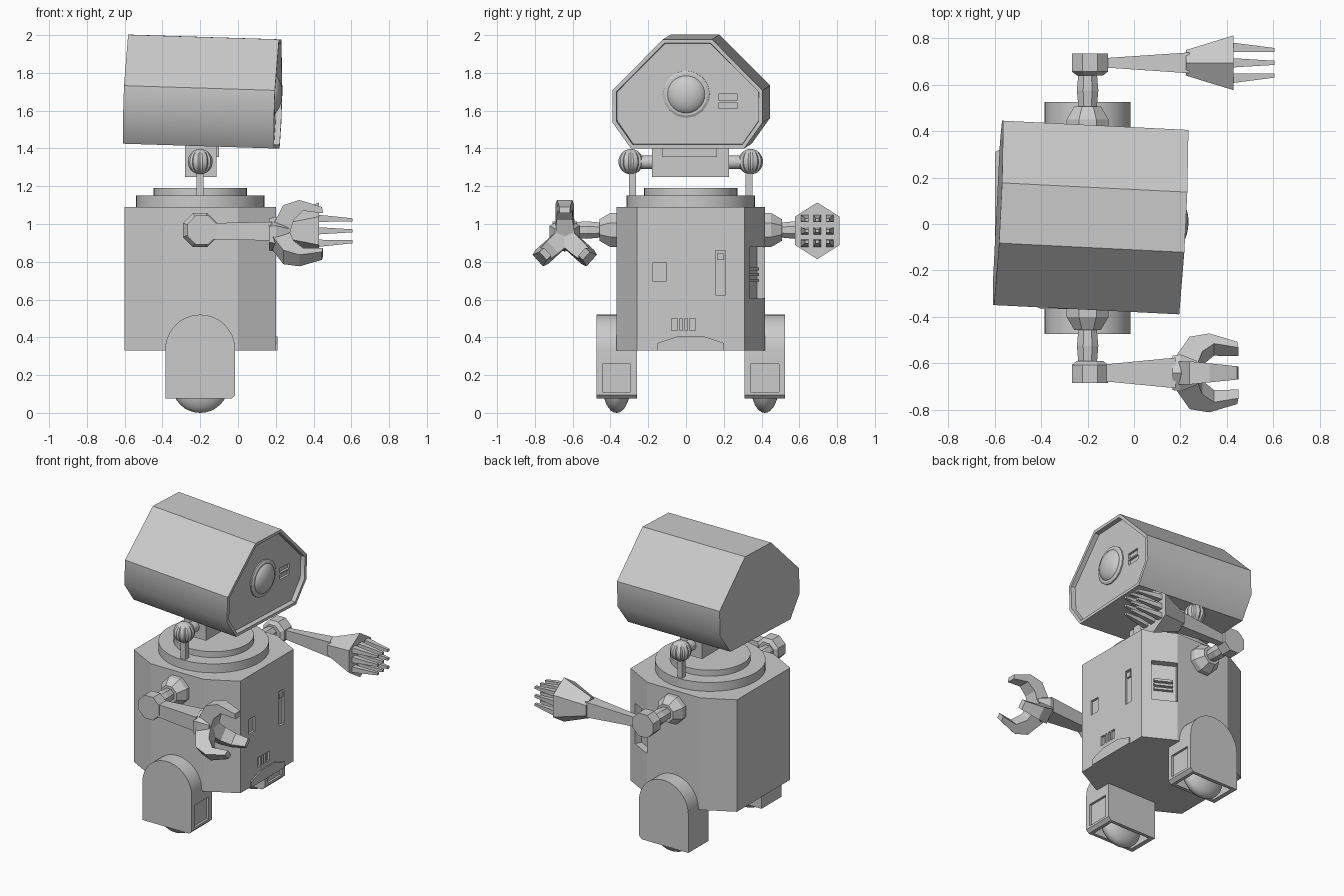
import bpy, bmesh, math
from mathutils import Matrix, Vector

if "Cube" in bpy.data.objects:
    bpy.data.objects.remove(bpy.data.objects["Cube"])

CX, CY = -0.2, 0.025          # body axis


def finish(name, bm, smooth=None):
    bmesh.ops.recalc_face_normals(bm, faces=bm.faces)
    me = bpy.data.meshes.new(name)
    bm.to_mesh(me)
    bm.free()
    ob = bpy.data.objects.new(name, me)
    bpy.context.collection.objects.link(ob)
    if smooth:
        select(ob)
        bpy.ops.object.shade_smooth_by_angle(angle=math.radians(smooth))
    return ob


def select(ob):
    bpy.ops.object.select_all(action='DESELECT')
    ob.select_set(True)
    bpy.context.view_layer.objects.active = ob


def add_loft(bm, rings):
    vs = [[bm.verts.new(p) for p in r] for r in rings]
    n = len(vs[0])
    for a, b in zip(vs, vs[1:]):
        for i in range(n):
            bm.faces.new((a[i], a[(i + 1) % n], b[(i + 1) % n], b[i]))
    bm.faces.new(vs[0])
    bm.faces.new(vs[-1])


def loft(name, rings, smooth=None):
    bm = bmesh.new()
    add_loft(bm, rings)
    return finish(name, bm, smooth)


def add_box(bm, lo, hi):
    lo, hi = Vector(lo), Vector(hi)
    m = Matrix.Translation((lo + hi) / 2) @ Matrix.Diagonal((*(hi - lo), 1))
    bmesh.ops.create_cube(bm, size=1, matrix=m)


def boxes(name, items):
    bm = bmesh.new()
    for lo, hi in items:
        add_box(bm, lo, hi)
    return finish(name, bm)


def ring(axis, c, at, r, n, turn=0.0, r2=None):
    """Regular n-gon across an axis; c holds the two other coordinates."""
    out = []
    for i in range(n):
        a = 2 * math.pi * (i + turn) / n
        p = [c[0] + r * math.cos(a), c[1] + (r2 or r) * math.sin(a)]
        p.insert('xyz'.index(axis), at)
        out.append(p)
    return out


def rect(x, y, z, hy, hz):
    return [(x, y - hy, z - hz), (x, y + hy, z - hz), (x, y + hy, z + hz), (x, y - hy, z + hz)]


def ball(name, c, r, seg=32, rings=16, groove=0):
    bm = bmesh.new()
    bmesh.ops.create_uvsphere(bm, u_segments=seg, v_segments=rings, radius=1)
    for v in bm.verts:
        k = round(math.atan2(v.co.y, v.co.x) / (2 * math.pi / seg))
        if groove and k % groove == 0 and abs(v.co.z) < 0.99:
            v.co.x *= 0.88
            v.co.y *= 0.88
        v.co = Vector(c) + Vector([a * b for a, b in zip(v.co, r)])
    return finish(name, bm, 30)


def cut(ob, cutter):
    cutter.hide_render = True
    m = ob.modifiers.new("cut", 'BOOLEAN')
    m.operation, m.solver, m.object = 'DIFFERENCE', 'EXACT', cutter
    select(ob)
    bpy.ops.object.modifier_apply(modifier=m.name)
    bpy.data.objects.remove(cutter)


# body: stretched octagon with recessed details
octo = [(.4, -.285), (.4, .285), (.2, .392), (-.2, .392), (-.4, .285), (-.4, -.285), (-.2, -.392), (.2, -.392)]
body = loft("body", [[(CX + x, CY + y, z) for x, y in octo] for z in (.33, 1.09)])
slots = [(-.175, -.105, .695, .795), (.155, .208, .625, .86),
         (-.078, -.045, .435, .5), (-.034, -.018, .435, .5), (-.008, .008, .435, .5), (.018, .05, .435, .5)]
cut(body, boxes("slot_cutter", [((.185, a, c), (.25, b, d)) for a, b, c, d in slots]))
boxes("slot_button", [((.18, .165, .81), (.198, .2, .845))])

# recess on the rear corner with three bars
side = Matrix.Translation((.072, .378, .742)) @ Matrix.Rotation(math.atan2(-.107, .2), 4, 'Z')
c = boxes("recess_cutter", [((-.082, -.045, -.137), (.082, .1, .137))])
c.data.transform(side)
cut(body, c)
c = boxes("recess_bars", [((-.06, -.05, z - .008), (.06, -.025, z + .008)) for z in (-.04, -.01, .02)])
c.data.transform(side)

# lower front lip
lip = [(-.175, .33), (.175, .33), (.175, .37), (.07, .405), (-.07, .405), (-.175, .37)]
loft("front_lip", [[(x, CY + y, z) for y, z in lip] for x in (.19, .208)])

# neck collar
for nm, r, a, b in (("collar_lower", .34, 1.08, 1.15), ("collar_upper", .247, 1.15, 1.19)):
    loft(nm, [ring('z', (CX, CY), a, r, 48), ring('z', (CX, CY), b, r, 48)], 30)

# neck block, axle and plate
boxes("neck_block", [((-.28, -.18, 1.25), (-.115, .228, 1.42))])
boxes("neck_plate", [((-.13, -.125, 1.355), (-.1, .165, 1.42))])
loft("neck_axle", [ring('y', (CX, 1.327), CY + s * .3, .036, 16) for s in (-1, 1)], 30)

for s, side_name in ((-1, "front"), (1, "back")):
    def Y(u):
        return CY + s * u

    # ribbed neck joint on a post
    ball("neck_ball_" + side_name, (CX, Y(.317), 1.33), (.067,) * 3, 32, 16, 4)
    loft("neck_post_" + side_name, [ring('z', (CX, Y(.309)), z, .026, 4, .5) for z in (1.14, 1.29)])

    # leg pod with arched top, front panel and wheel well
    arch = [(CX - .185, .075), (CX + .165, .075), (CX + .185, .095)]
    arch += [(CX + .185 * math.cos(math.pi * i / 24), .335 + .185 * math.sin(math.pi * i / 24)) for i in range(25)]
    leg = loft("leg_" + side_name, [[(x, Y(u), z) for x, z in arch] for u in (.285, .5)])
    yc = Y(.3925)
    cut(leg, boxes("leg_cutter", [((-.03, yc - .075, .11), (.1, yc + .075, .26)),
                                  ((CX - .155, yc - .085, 0), (CX + .145, yc + .085, .23))]))
    select(leg)
    bpy.ops.object.shade_smooth_by_angle(angle=math.radians(20))
    ball("wheel_" + side_name, (CX, yc, .15), (.15, .075, .15))

    # shoulder, upper arm and elbow
    o = (CX, .968)
    loft("shoulder_" + side_name, [ring('y', o, Y(u), r, 8, .5)
                                   for u, r in ((.38, .098), (.425, .098), (.482, .062))])
    loft("upper_arm_" + side_name, [ring('y', o, Y(u), r, 8, .5)
                                    for u, r in ((.47, .042), (.55, .05), (.64, .042))])
    loft("elbow_" + side_name, [ring('y', (CX + .01, .968), Y(u), r, 8, .5)
                                for u, r in ((.615, .06), (.632, .084), (.71, .084))])

# front arm: forearm, wrist and three-pronged claw
fy, fz = CY - .667, .962
loft("forearm_front", [rect(-.13, fy, fz, .036, .043), rect(.18, fy, fz, .066, .05)])
loft("wrist_front", [ring('x', (fy, .945), x, r, 6, .5) for x, r in ((.165, .085), (.2, .092), (.27, .06))])
claw = [(.18, 0), (.185, .06), (.24, .165), (.325, .192), (.445, .155), (.45, .122), (.345, .135), (.295, .085), (.27, 0)]
for i, ang in enumerate((90, 222, 318)):
    a = math.radians(ang)
    rings = []
    for s in (-1, 1):
        r_ = []
        for x, r in claw:
            w = s * (.05 - .022 * max(0, (x - .24) / .21))
            r_.append((x, fy + r * math.cos(a) - w * math.sin(a), .935 + r * math.sin(a) + w * math.cos(a)))
        rings.append(r_)
    loft("claw_%d" % (i + 1), rings)

# back arm: forearm, flared hexagonal palm and nine fingers
by, bz = CY + .67, .964
loft("forearm_back", [rect(-.13, by, bz, .02, .03), rect(.24, by, bz, .045, .052)])
loft("palm_back", [ring('x', (by, bz), x, r * .91, 6, .5, r) for x, r in ((.225, .07), (.43, .15))])
bm = bmesh.new()
for i in (-1, 0, 1):
    for j in (-1, 0, 1):
        add_loft(bm, [rect(.425, by + i * .067, bz + j * .066, .02, .019),
                      rect(.605, by + i * .055, bz + j * .058, .009, .008)])
finish("fingers_back", bm)

# head: long angular casing with a recessed end face
half = [(.13, .29), (.398, .02), (.398, -.15), (.3, -.2875)]
prof = half + [(-y, z) for y, z in reversed(half)]
bm = bmesh.new()
add_loft(bm, [[(x, y, z) for y, z in prof] for x in (-.4, .4)])
bm.normal_update()
bmesh.ops.recalc_face_normals(bm, faces=bm.faces)
end = [f for f in bm.faces if f.normal.x > .9]
bmesh.ops.inset_individual(bm, faces=end, thickness=.022, depth=0)
bmesh.ops.inset_individual(bm, faces=end, thickness=.003, depth=-.03)
head = finish("head", bm)
cut(head, boxes("head_slot_cutter", [((.355, .165, z), (.45, .26, z + .034)) for z in (-.078, -.034)]))
select(head)
bpy.ops.object.shade_smooth_by_angle(angle=math.radians(40))
eye = ball("eye_lens", (.365, -.008, -.002), (.056, .106, .106))
rim = loft("eye_rim", [ring('x', (-.008, -.002), x, r, 16) for x, r in ((.36, .125), (.378, .125), (.385, .112))])
M = (Matrix.Translation((-.185, .028, 1.7)) @ Matrix.Rotation(math.radians(-2.86), 4, 'Z')
     @ Matrix.Rotation(math.radians(1.8), 4, 'Y'))
for ob in (head, eye, rim):
    ob.data.transform(M)
